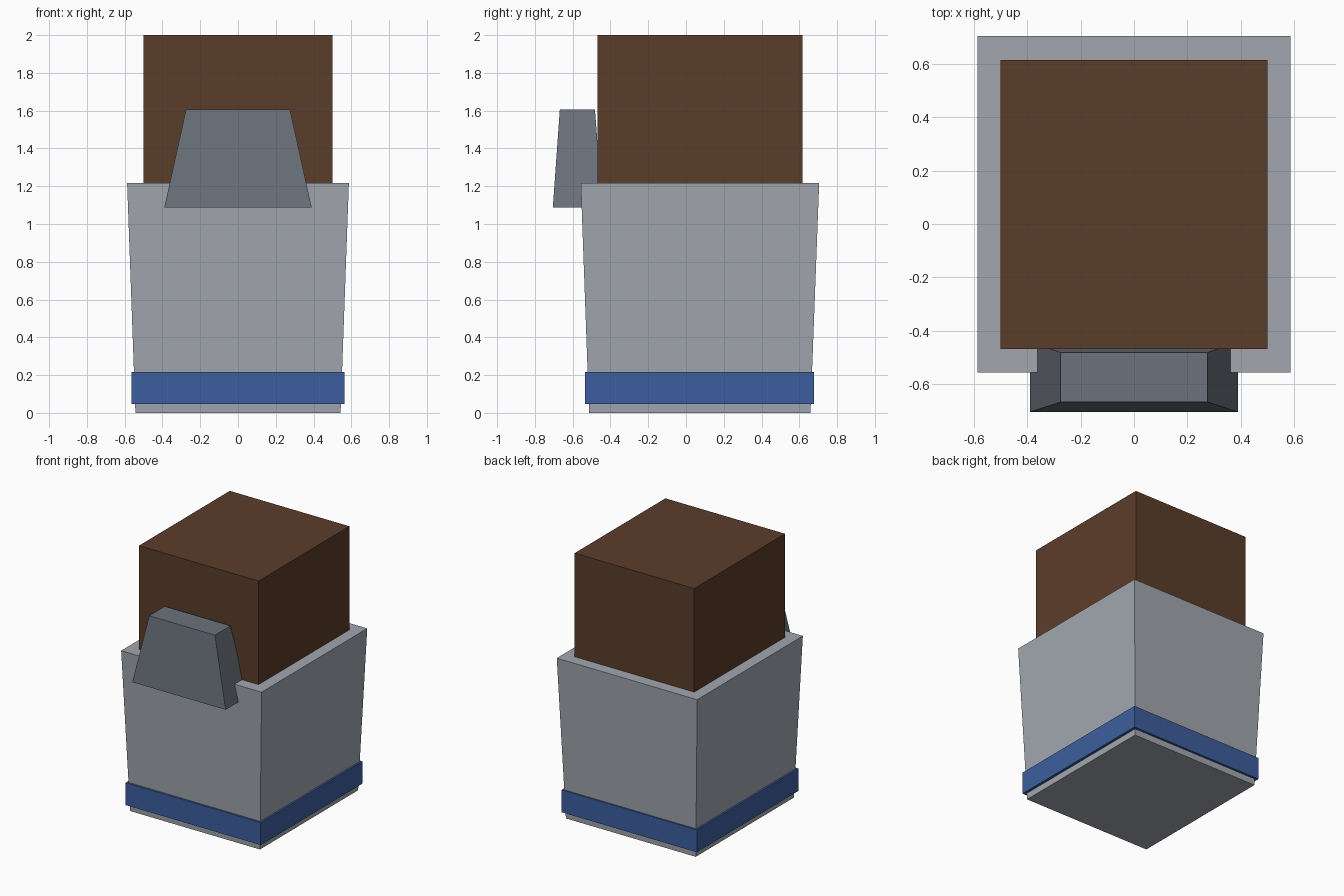
import bpy, bmesh

if "Cube" in bpy.data.objects:
    bpy.data.objects.remove(bpy.data.objects["Cube"])


def material(name, rgb):
    mat = bpy.data.materials.new(name)
    mat.diffuse_color = (*rgb, 1)
    mat.use_nodes = True
    mat.node_tree.nodes["Principled BSDF"].inputs["Base Color"].default_value = mat.diffuse_color
    return mat


def tapered_box(name, z0, z1, bottom, top, mat):
    """Box between two rectangles, each given as (half width, y front, y back)."""
    bm = bmesh.new()
    bmesh.ops.create_cube(bm, size=2)
    for v in bm.verts:
        half, front, back = top if v.co.z > 0 else bottom
        v.co.x *= half
        v.co.y = back if v.co.y > 0 else front
        v.co.z = z1 if v.co.z > 0 else z0
    mesh = bpy.data.meshes.new(name)
    bm.to_mesh(mesh)
    bm.free()
    mesh.materials.append(mat)
    obj = bpy.data.objects.new(name, mesh)
    bpy.context.collection.objects.link(obj)
    return obj


brown = material("brown", (0.105, 0.047, 0.023))
light = material("light_grey", (0.36, 0.39, 0.43))
dark = material("dark_grey", (0.15, 0.17, 0.205))
blue = material("blue", (0.047, 0.112, 0.342))

# Flared sleeve
tapered_box("sleeve", 0, 1.217, (0.543, -0.513, 0.659), (0.587, -0.557, 0.705), light)

# Band around the foot of the sleeve
band = (0.565, -0.536, 0.678)
tapered_box("band", 0.048, 0.217, band, band, blue)

# Block rising out of the sleeve
block = (0.5, -0.468, 0.616)
tapered_box("block", 1.1, 2.0, block, block, brown)

# Tapered plate set into the front rim
tapered_box("front_plate", 1.088, 1.607, (0.39, -0.705, -0.443), (0.275, -0.668, -0.482), dark)
